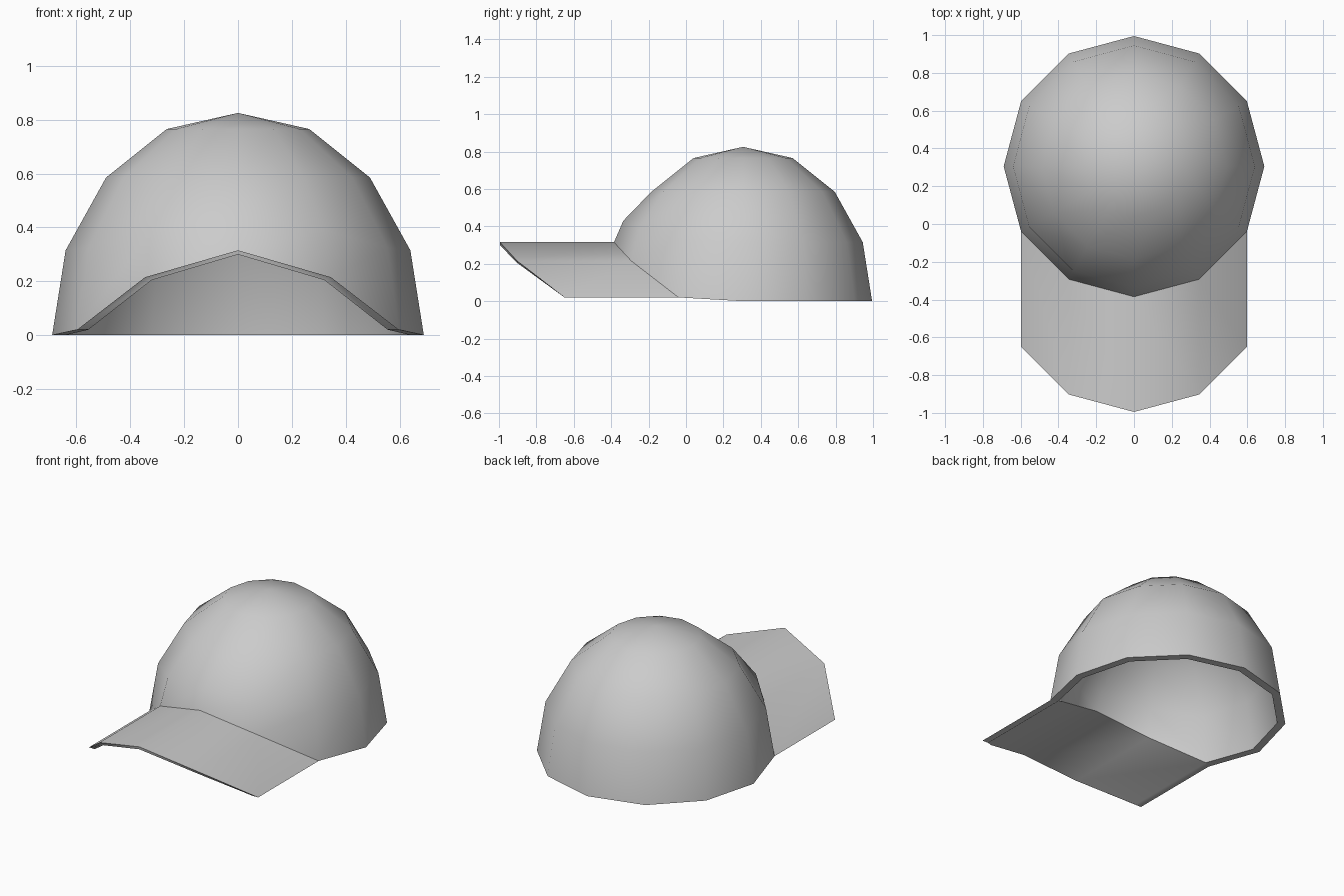
import bpy, bmesh, math

if "Cube" in bpy.data.objects:
    bpy.data.objects.remove(bpy.data.objects["Cube"])

CY, SEG, INNER = 0.305, 12, 0.93
RINGS = [(0.69, 0.0), (0.64, 0.315), (0.49, 0.585), (0.265, 0.765)]
APEX = 0.825
# Front columns (0 = centre) are lifted to meet the arched brim
LIFT = [{0: 0.315, 1: 0.215, 2: 0.02}, {0: 0.43, 1: 0.39, 2: 0.325}]


def rim_point(ring, k, s):
    r, z = RINGS[ring]
    if ring < 2:
        z = LIFT[ring].get(min(k % SEG, -k % SEG), z)
    if not (ring == 0 and z < 0.1):
        z *= s if ring else 0.95 if s < 1 else 1
    a = math.tau * k / SEG
    return (r * s * math.sin(a), CY - r * s * math.cos(a), z)


def finish(bm, name):
    bmesh.ops.recalc_face_normals(bm, faces=bm.faces)
    me = bpy.data.meshes.new(name)
    bm.to_mesh(me)
    bm.free()
    ob = bpy.data.objects.new(name, me)
    bpy.context.collection.objects.link(ob)
    me.shade_smooth()
    me.set_sharp_from_angle(angle=math.radians(42))
    return ob


# Crown: outer and inner half-dome joined by the rim
bm = bmesh.new()
rims = []
for s in (1.0, INNER):
    rows = [[bm.verts.new(rim_point(i, k, s)) for k in range(SEG)] for i in range(len(RINGS))]
    top = bm.verts.new((0, CY, APEX * s))
    for k in range(SEG):
        n = (k + 1) % SEG
        for a, b in zip(rows, rows[1:]):
            bm.faces.new((a[k], a[n], b[n], b[k]))
        bm.faces.new((rows[-1][k], rows[-1][n], top))
    rims.append(rows[0])
for k in range(2, SEG - 2):  # the front part of the rim runs into the brim
    n = k + 1
    bm.faces.new((rims[0][k], rims[1][k], rims[1][n], rims[0][n]))
finish(bm, "crown")

# Brim: the crown's front edge swept forward, with an underside
bm = bmesh.new()
back, front = [], []
for s in (1.0, INNER):
    pts = [rim_point(0, k, s) for k in range(-2, 3)]
    outer = [rim_point(0, k, 1.0) for k in range(-2, 3)]
    back.append([bm.verts.new(p) for p in pts])
    front.append([bm.verts.new((p[0], o[1] - 0.61, p[2])) for p, o in zip(pts, outer)])
for i in range(4):
    for b, f in zip(back, front):
        bm.faces.new((b[i], b[i + 1], f[i + 1], f[i]))
    bm.faces.new((front[0][i], front[0][i + 1], front[1][i + 1], front[1][i]))
for i in (0, 4):
    bm.faces.new((back[0][i], front[0][i], front[1][i], back[1][i]))
finish(bm, "brim")
